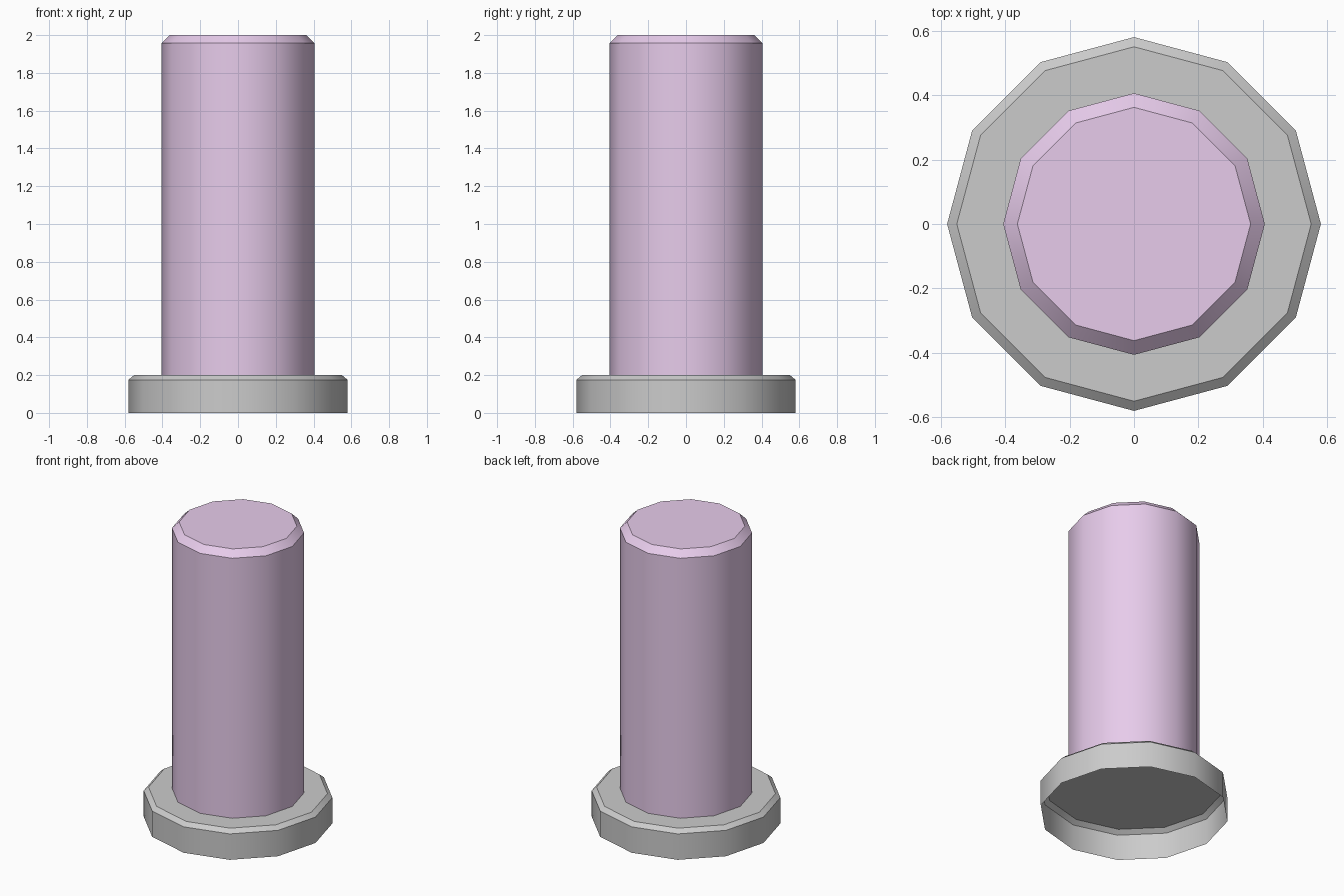
import bpy, bmesh
from math import cos, sin, tau, radians

if "Cube" in bpy.data.objects:
    bpy.data.objects.remove(bpy.data.objects["Cube"])

SIDES = 12


def capped_tube(name, profile, color=None):
    """Open-bottomed 12-sided tube from (radius, z) rings, closed on top."""
    bm = bmesh.new()
    rings = [[bm.verts.new((r * cos(tau * i / SIDES), r * sin(tau * i / SIDES), z))
              for i in range(SIDES)] for r, z in profile]
    for low, high in zip(rings, rings[1:]):
        for i in range(SIDES):
            j = (i + 1) % SIDES
            bm.faces.new((low[i], low[j], high[j], high[i]))
    bm.faces.new(rings[-1])
    mesh = bpy.data.meshes.new(name)
    bm.to_mesh(mesh)
    bm.free()
    obj = bpy.data.objects.new(name, mesh)
    bpy.context.collection.objects.link(obj)
    if color:
        mat = bpy.data.materials.new(name + "_color")
        mat.diffuse_color = color
        mat.use_nodes = True
        mat.node_tree.nodes["Principled BSDF"].inputs["Base Color"].default_value = mat.diffuse_color
        mesh.materials.append(mat)
    # smooth sides, crisp chamfer edges
    bpy.ops.object.select_all(action='DESELECT')
    obj.select_set(True)
    bpy.context.view_layer.objects.active = obj
    bpy.ops.object.shade_smooth_by_angle(angle=radians(35))
    return obj


# Flat hollow foot with a chamfered upper rim
capped_tube("base", [(0.58, 0), (0.58, 0.175), (0.55, 0.2)])

# Post standing on the foot, chamfered at the top
capped_tube("post", [(0.406, 0.2), (0.406, 1.957), (0.362, 2.0)], (0.8, 0.6, 0.83, 1))
